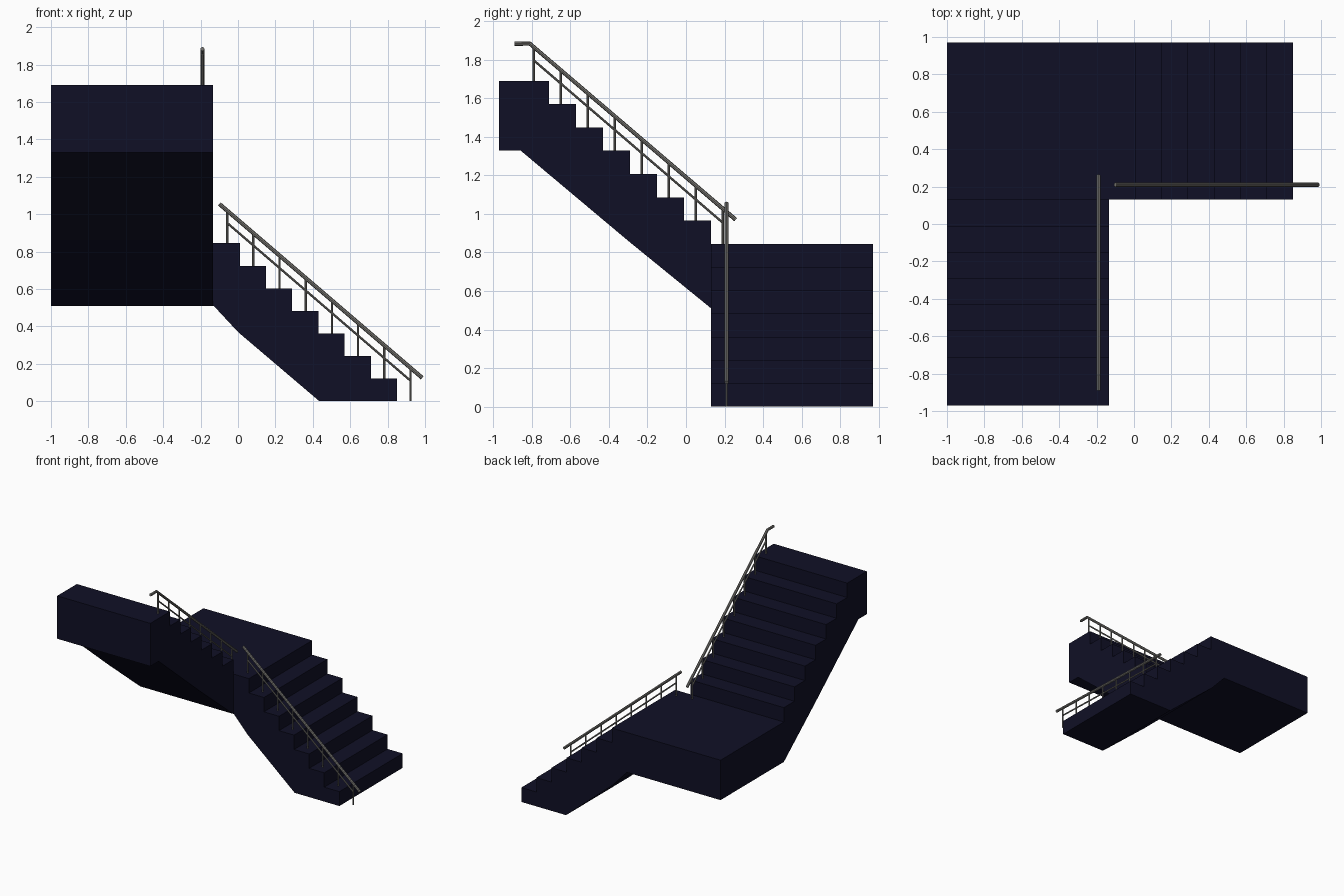
import bpy

cube = bpy.data.objects.get("Cube")
if cube:
    bpy.data.objects.remove(cube)


def material(name, rgb):
    m = bpy.data.materials.new(name)
    m.use_nodes = True
    m.diffuse_color = (*rgb, 1)
    m.node_tree.nodes["Principled BSDF"].inputs["Base Color"].default_value = (*rgb, 1)
    return m


NAVY = material("dark navy", (0.005, 0.005, 0.019))
STEEL = material("grey steel", (0.2, 0.195, 0.18))

STEPS = 7
TREAD = 0.14
RISE = 0.1207
LANDING = STEPS * RISE


def prism(name, profile, place, start, end):
    """Extrude a closed (along, z) profile across the stair width."""
    n = len(profile)
    verts = [place(a, w, z) for w in (start, end) for a, z in profile]
    faces = [tuple(range(n)), tuple(reversed(range(n, 2 * n)))]
    faces += [(i, i + n, (i + 1) % n + n, (i + 1) % n) for i in range(n)]
    me = bpy.data.meshes.new(name)
    me.from_pydata(verts, [], faces)
    me.materials.append(NAVY)
    ob = bpy.data.objects.new(name, me)
    bpy.context.collection.objects.link(ob)
    bpy.context.view_layer.objects.active = ob
    ob.select_set(True)
    bpy.ops.object.mode_set(mode="EDIT")
    bpy.ops.mesh.select_all(action="SELECT")
    bpy.ops.mesh.normals_make_consistent(inside=False)
    bpy.ops.object.mode_set(mode="OBJECT")
    ob.select_set(False)


def tubes(name, paths, radius):
    """Round bars along straight or bent paths, as one mesh."""
    cu = bpy.data.curves.new(name, "CURVE")
    cu.dimensions = "3D"
    cu.bevel_depth = radius
    cu.bevel_resolution = 2
    cu.use_fill_caps = True
    for path in paths:
        sp = cu.splines.new("POLY")
        sp.points.add(len(path) - 1)
        for p, co in zip(sp.points, path):
            p.co = (*co, 1)
    cu.materials.append(STEEL)
    ob = bpy.data.objects.new(name, cu)
    bpy.context.collection.objects.link(ob)
    bpy.ops.object.select_all(action="DESELECT")
    bpy.context.view_layer.objects.active = ob
    ob.select_set(True)
    bpy.ops.object.convert(target="MESH")
    bpy.ops.object.shade_smooth_by_angle()
    bpy.ops.object.select_all(action="DESELECT")


def staircase(start, base):
    """Step outline climbing in the -along direction."""
    pts = []
    for i in range(STEPS):
        a = start - i * TREAD
        pts += [(a, base + i * RISE), (a, base + (i + 1) * RISE)]
    return pts


def along_x(a, w, z):
    return (a, w, z)


def along_y(a, w, z):
    return (w, a, z)


bpy.ops.object.select_all(action="DESELECT")

# Lower flight together with the corner landing
lower = staircase(0.85, 0)
lower += [(-1, LANDING), (-1, 0.51), (-0.13, 0.51), (0, 0.37), (0.435, 0)]
prism("lower_flight_and_landing", lower, along_x, 0.13, 0.97)

# Upper flight with its short top platform
upper = staircase(0.13, LANDING)
upper += [(-0.97, 2 * LANDING), (-0.97, 1.33), (-0.86, 1.33), (-0.3, 0.86), (0.13, 0.51)]
prism("upper_flight", upper, along_y, -1, -0.135)


def railing(name, place, side, first, base, rail, mid):
    """Handrail, thin middle rail and one post per step plus one at the foot."""
    (a0, z0), (a1, z1) = rail[:2]
    slope = (z1 - z0) / (a1 - a0)
    posts = []
    for i in range(STEPS + 1):
        a = first - i * TREAD
        posts.append([place(a, side, base + i * RISE), place(a, side, z0 + slope * (a - a0))])
    tubes(name + "_posts", posts, 0.006)
    tubes(name + "_handrail", [[place(a, side, z) for a, z in rail]], 0.011)
    tubes(name + "_middle_rail", [[place(a, side, z) for a, z in mid]], 0.006)


railing("lower_railing", along_x, 0.21, 0.922, 0,
        [(0.985, 0.125), (-0.1, 1.055)], [(0.922, 0.11), (-0.06, 0.955)])
railing("upper_railing", along_y, -0.19, 0.19, LANDING,
        [(0.258, 0.97), (-0.81, 1.883), (-0.89, 1.883)], [(0.19, 0.955), (-0.79, 1.797)])
